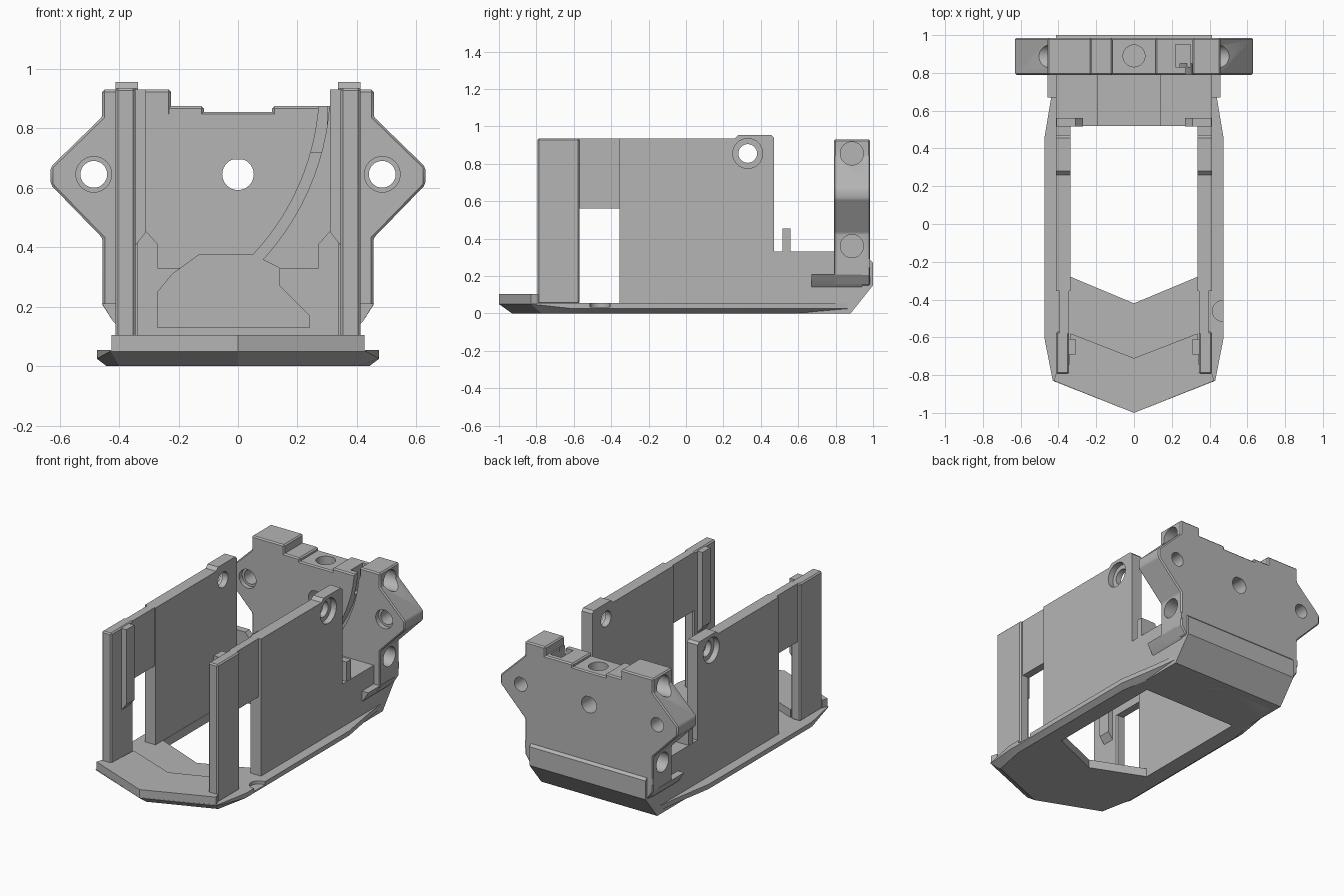
import bpy, bmesh, math

if "Cube" in bpy.data.objects:
    bpy.data.objects.remove(bpy.data.objects["Cube"], do_unlink=True)

grey = bpy.data.materials.new("matte grey")
grey.use_nodes = True
colour = (0.46, 0.46, 0.46, 1)
grey.diffuse_color = colour
grey.node_tree.nodes["Principled BSDF"].inputs["Base Color"].default_value = colour


def loft(name, loops):
    """Closed solid through matching loops of 3D points."""
    bm = bmesh.new()
    rings = [[bm.verts.new(p) for p in loop] for loop in loops]
    n = len(rings[0])
    bm.faces.new(rings[0])
    bm.faces.new(rings[-1])
    for low, high in zip(rings, rings[1:]):
        for i in range(n):
            j = (i + 1) % n
            bm.faces.new((low[i], low[j], high[j], high[i]))
    bmesh.ops.recalc_face_normals(bm, faces=bm.faces)
    mesh = bpy.data.meshes.new(name)
    bm.to_mesh(mesh)
    bm.free()
    mesh.materials.append(grey)
    ob = bpy.data.objects.new(name, mesh)
    bpy.context.collection.objects.link(ob)
    return ob


def prism(name, pts, axis, a, b):
    """Outline pushed along an axis from a to b."""
    place = {"x": lambda p, d: (d, p[0], p[1]),
             "y": lambda p, d: (p[0], d, p[1]),
             "z": lambda p, d: (p[0], p[1], d)}[axis]
    return loft(name, [[place(p, d) for p in pts] for d in (a, b)])


def box(name, x0, x1, y0, y1, z0, z1):
    return prism(name, [(x0, y0), (x1, y0), (x1, y1), (x0, y1)], "z", z0, z1)


def circle(u, v, r, n=32):
    return [(u + r * math.cos(math.tau * i / n), v + r * math.sin(math.tau * i / n))
            for i in range(n)]


def mirrored(half):
    """Full outline from its +x half, ordered front to back."""
    return half + [(-x, y) for x, y in reversed(half) if x > 0]


def bake(ob):
    bpy.context.view_layer.update()
    mesh = bpy.data.meshes.new_from_object(ob.evaluated_get(bpy.context.evaluated_depsgraph_get()))
    ob.modifiers.clear()
    ob.data = mesh


def bevel(ob, width):
    m = ob.modifiers.new("bevel", "BEVEL")
    m.width, m.segments, m.angle_limit = width, 1, math.radians(40)
    bake(ob)
    return ob


def combine(ob, others, operation="DIFFERENCE"):
    for other in others:
        m = ob.modifiers.new("combine", "BOOLEAN")
        m.object, m.operation, m.solver = other, operation, "EXACT"
        bake(ob)
        bpy.data.objects.remove(other, do_unlink=True)


# Base tray with chamfered underside and long opening
outline = mirrored([(0, -1), (0.43, -0.83), (0.475, -0.6), (0.475, 0.45), (0.43, 0.72), (0.41, 0.88)])
base = loft("base_tray", [
    [(x * 0.93, y * 0.93, 0) for x, y in outline],
    [(x, y, 0.05 if y < -0.8 else 0.025) for x, y in outline],
    [(x, y, 0.055) for x, y in outline]])
opening = mirrored([(0, -0.42), (0.335, -0.28), (0.335, 0.52)])
combine(base, [prism("cutter", opening, "z", -0.1, 0.2),
               prism("cutter", circle(0.47, -0.46, 0.055), "z", 0.035, 0.2)])

# Raised nose plate
prism("nose_plate", mirrored([(0, -1), (0.425, -0.83), (0.412, -0.79), (0.345, -0.79),
                              (0.335, -0.58), (0, -0.71)]), "z", 0.05, 0.105)

# Rear block with sloped back
block = prism("rear_block", [(0.52, 0), (0.88, 0), (1, 0.15), (1, 0.27), (0.985, 0.285),
                             (0.8, 0.285), (0.8, 0.33), (0.52, 0.33)], "x", -0.412, 0.412)
pocket = [(-0.27, 0.13), (0.24, 0.13), (0.24, 0.17), (0.14, 0.27), (0.14, 0.33),
          (0.05, 0.375), (-0.13, 0.375), (-0.22, 0.31), (-0.27, 0.25)]
combine(block, [prism("cutter", pocket, "y", 0.4, 0.85)])

# Upright back plate with side wings and two top lugs
wing = [(0.42, 0.15), (0.455, 0.205), (0.455, 0.43), (0.63, 0.61), (0.63, 0.67), (0.455, 0.84), (0.455, 0.855)]
plate = bevel(prism("back_plate", mirrored(wing), "y", 0.79, 0.985), 0.02)
lugs = [bevel(box("lug", x0, x1, 0.79, 0.985, 0.5, z), 0.008) for x0, x1, z in
        ((-0.457, -0.225, 0.93), (-0.24, -0.115, 0.875), (0.115, 0.33, 0.875), (0.31, 0.457, 0.93))]
combine(plate, lugs, "UNION")

# Holes and curved cable channel in the back plate
def arc(r, start, end, steps=14):
    """Quarter-like sweep down from the top right to the pocket."""
    turn = [math.radians(start + (end - start) * i / steps) for i in range(steps + 1)]
    return [(-0.55 + r * math.cos(t), 0.94 + r * math.sin(t)) for t in turn]

cuts = [prism("cutter", arc(0.825, 0, -48) + arc(0.86, -48, 0), "y", 0.7, 0.85),
        prism("cutter", pocket, "y", 0.7, 0.85),
        prism("cutter", [(x, min(z, 0.695)) for x, z in circle(0, 0.645, 0.053)], "y", 0.7, 1.1),
        prism("cutter", circle(0, 0.89, 0.058), "z", 0.77, 1),
        box("cutter", 0.22, 0.3, 0.83, 0.95, 0.72, 1)]
for s in (-1, 1):
    cuts += [prism("cutter", circle(s * 0.485, 0.645, 0.045), "y", 0.7, 1.1),
             prism("cutter", circle(s * 0.485, 0.645, 0.06), "y", 0.7, 0.82)]
    cuts += [prism("cutter", circle(0.887, z, 0.062), "x", s * 0.36, s * 0.7) for z in (0.855, 0.36)]
combine(plate, cuts)

for s, side in ((1, "left"), (-1, "right")):
    def span(name, x0, x1, pts):
        return prism(side + "_" + name, pts, "x", s * x0, s * x1)

    def rect(y0, y1, z0, z1):
        return [(y0, z0), (y1, z0), (y1, z1), (y0, z1)]

    # Side wall with raised corner and bolt hole
    wall = span("wall", 0.337, 0.412, [(-0.355, 0.04), (0.53, 0.04), (0.53, 0.33), (0.47, 0.33),
                                       (0.47, 0.94), (0.455, 0.955), (0.28, 0.955), (0.26, 0.935),
                                       (-0.355, 0.935)])
    combine(wall, [prism("cutter", circle(0.33, 0.855, 0.05), "x", s * 0.2, s * 0.6),
                   prism("cutter", circle(0.33, 0.855, 0.08), "x", s * 0.375, s * 0.6)])

    # Thin panel above the side window, and front post with inner rib
    span("window_panel", 0.345, 0.395, rect(-0.58, -0.35, 0.56, 0.935))
    bevel(span("front_post", 0.345, 0.412, rect(-0.795, -0.57, 0.05, 0.935)), 0.008)
    prism(side + "_post_rib", [(s * 0.35, 0.40), (s * 0.35, 0.93), (s * 0.31, 0.93), (s * 0.31, 0.45)],
          "y", -0.69, -0.61)

    # Upright clip on the rear block
    prism(side + "_clip", [(s * 0.41, 0.31), (s * 0.41, 0.455), (s * 0.31, 0.455),
                           (s * 0.27, 0.41), (s * 0.27, 0.31)], "y", 0.515, 0.56)

    # Chamfered rear side flange
    prism(side + "_flange", [(s * 0.40, 0.13), (s * 0.42, 0.15), (s * 0.457, 0.21), (s * 0.40, 0.21)],
          "y", 0.67, 0.94)
    span("rear_corner", 0.40, 0.455, [(0.80, 0.21), (0.94, 0.21), (0.985, 0.25), (0.985, 0.29), (0.8, 0.29)])

# Crisp edges with smooth round holes
bpy.ops.object.select_all(action="DESELECT")
for ob in bpy.context.collection.objects:
    if ob.type == "MESH":
        ob.select_set(True)
        bpy.context.view_layer.objects.active = ob
bpy.ops.object.shade_smooth_by_angle(angle=math.radians(25))
